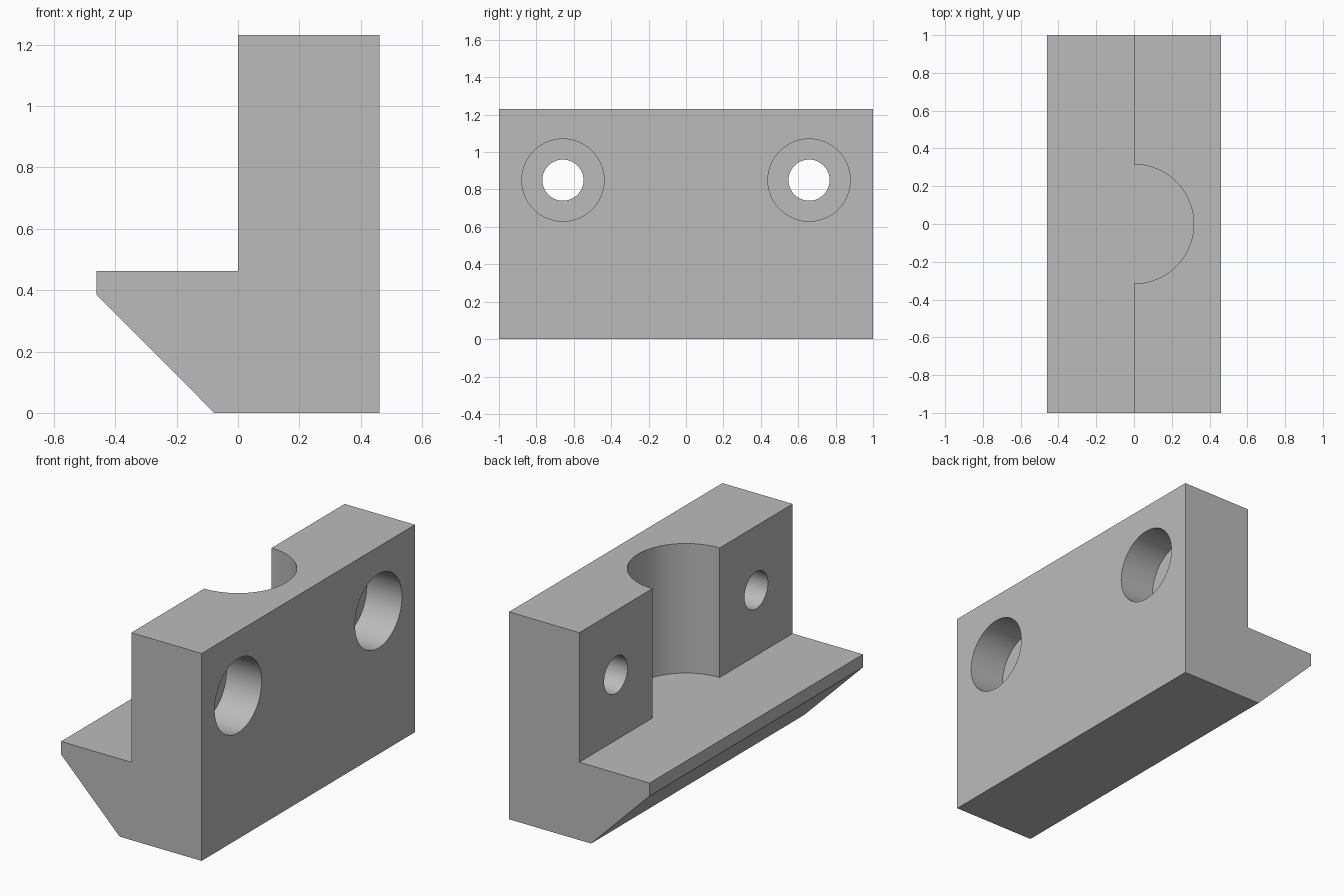
import bpy, bmesh, math
from mathutils import Matrix, Vector

if "Cube" in bpy.data.objects:
    bpy.data.objects.remove(bpy.data.objects["Cube"], do_unlink=True)

LEDGE, TOP, BACK = 0.462, 1.231, 0.4615

grey = bpy.data.materials.new("plain grey")
grey.use_nodes = True
colour = (0.5, 0.5, 0.5, 1)
grey.diffuse_color = colour
grey.node_tree.nodes["Principled BSDF"].inputs["Base Color"].default_value = colour


def make_object(name, bm):
    bmesh.ops.recalc_face_normals(bm, faces=bm.faces)
    mesh = bpy.data.meshes.new(name)
    bm.to_mesh(mesh)
    bm.free()
    mesh.materials.append(grey)
    obj = bpy.data.objects.new(name, mesh)
    bpy.context.collection.objects.link(obj)
    return obj


def cylinder(name, radius, start, end, segments=96):
    start, end = Vector(start), Vector(end)
    axis = end - start
    turn = axis.to_track_quat('Z', 'Y').to_matrix().to_4x4()
    bm = bmesh.new()
    bmesh.ops.create_cone(bm, cap_ends=True, segments=segments, radius1=radius,
                          radius2=radius, depth=axis.length,
                          matrix=Matrix.Translation((start + end) / 2) @ turn)
    return make_object(name, bm)


# Bracket body: side profile with a chamfered ledge, extruded along y
profile = [(-0.077, 0), (BACK, 0), (BACK, TOP), (0, TOP),
           (0, LEDGE), (-BACK, LEDGE), (-BACK, 0.385)]
bm = bmesh.new()
face = bm.faces.new([bm.verts.new((x, -1, z)) for x, z in profile])
swept = bmesh.ops.extrude_face_region(bm, geom=[face])["geom"]
bmesh.ops.translate(bm, vec=(0, 2, 0),
                    verts=[v for v in swept if isinstance(v, bmesh.types.BMVert)])
body = make_object("clamp_bracket", bm)

# Half-round channel standing on the ledge
cutters = [cylinder("channel_cutter", 0.316, (0, 0, LEDGE), (0, 0, TOP + 0.2))]

# Counterbored screw holes
for side, label in ((-1, "front"), (1, "back")):
    y, z = side * 0.658, 0.85
    cutters.append(cylinder(label + "_hole_cutter", 0.11, (-0.2, y, z), (0.6, y, z)))
    cutters.append(cylinder(label + "_counterbore_cutter", 0.22,
                            (BACK / 2, y, z), (0.6, y, z)))

bpy.context.view_layer.objects.active = body
body.select_set(True)
for cutter in cutters:
    cut = body.modifiers.new(cutter.name, 'BOOLEAN')
    cut.operation = 'DIFFERENCE'
    cut.solver = 'EXACT'
    cut.object = cutter
    bpy.ops.object.modifier_apply(modifier=cut.name)
    bpy.data.objects.remove(cutter, do_unlink=True)

# Smooth bores, crisp edges
bpy.ops.object.select_all(action='DESELECT')
body.select_set(True)
bpy.ops.object.shade_smooth_by_angle(angle=math.radians(30))
